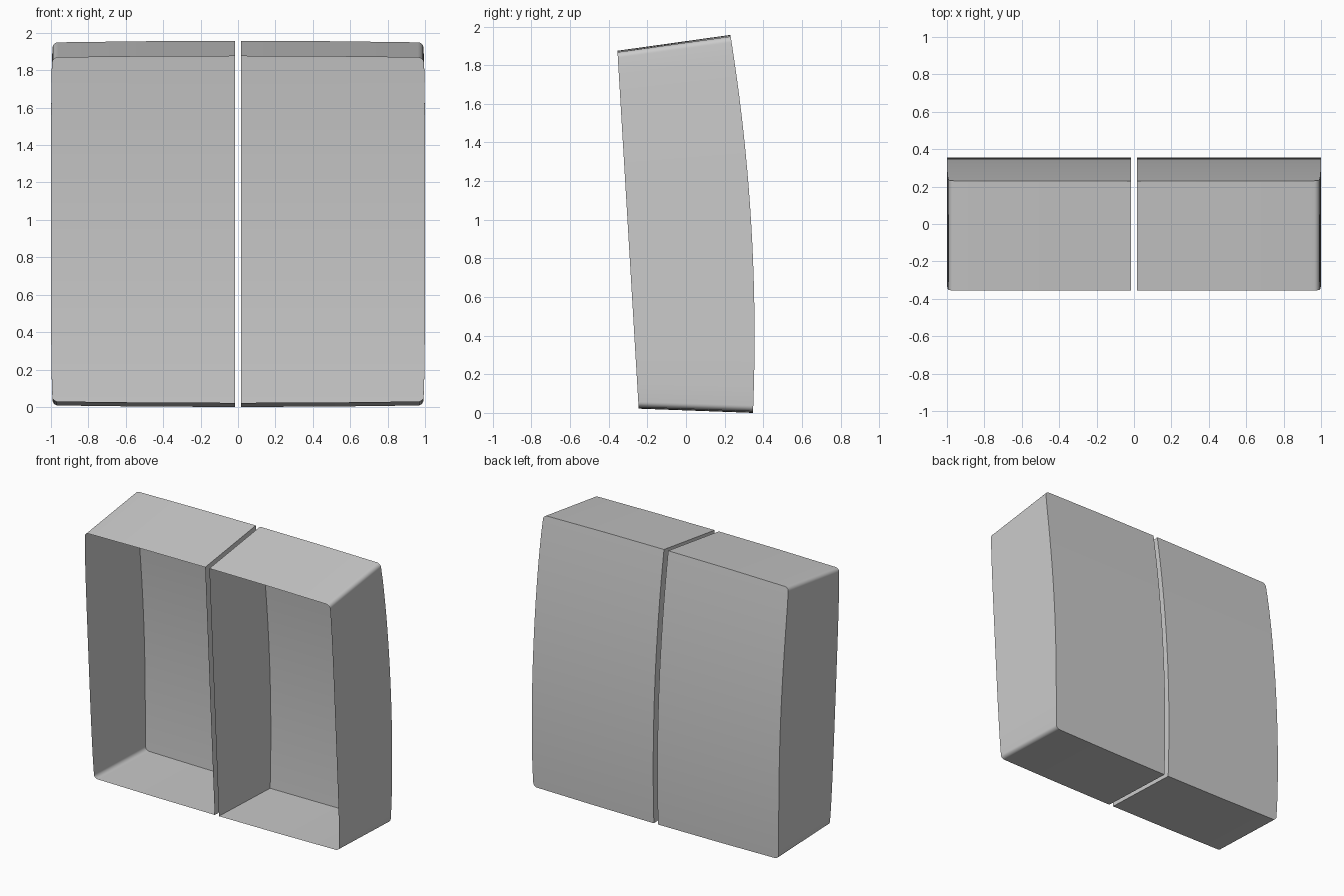
import bpy, bmesh, math

if "Cube" in bpy.data.objects:
    bpy.data.objects.remove(bpy.data.objects["Cube"])

GAP, R = 0.017, 0.03          # half the centre gap, outer corner radius
H = 1.957                     # height at the back


def front_point(x, v):
    """Point on the straight, leaning open rim."""
    return (x, -0.245 - 0.11 * v, 0.022 + 1.853 * v)


def back_point(x, v):
    """Point on the bowed back panel."""
    z = H * v
    return (x, 0.355 - 0.0516 * (z - 0.4) ** 2, z)


def outer_profile():
    """Outer side as (x, height fraction), bottom to top, softly bulged."""
    pts = [(GAP, 0.0), (0.5, 0.001)]
    r = R / H
    for i in range(7):
        a = math.pi / 2 * i / 6
        pts.append((0.992 - R + R * math.sin(a), 0.004 + r * (1 - math.cos(a))))
    for i in range(1, 20):
        v = 0.004 + r + (0.992 - 2 * r) * i / 20
        pts.append((0.992 + 0.008 * (1 - (2 * v - 1) ** 4), v))
    for i in range(7):
        a = math.pi / 2 * i / 6
        pts.append((0.992 - R + R * math.cos(a), 0.996 - r * (1 - math.sin(a))))
    return pts + [(0.5, 0.999), (GAP, 1.0)]


def make_shell(name, side):
    """Thin open-fronted tray: rim walls, inner wall and curved back."""
    bm = bmesh.new()
    prof = outer_profile()
    front = [bm.verts.new(front_point(side * x, v)) for x, v in prof]
    back = [bm.verts.new(back_point(side * x, v)) for x, v in prof]
    n = len(prof)
    # inner wall columns share the first and last profile points
    inner_f = [front[0]] + [bm.verts.new(front_point(side * GAP, v)) for _, v in prof[1:-1]] + [front[-1]]
    inner_b = [back[0]] + [bm.verts.new(back_point(side * GAP, v)) for _, v in prof[1:-1]] + [back[-1]]

    def face(*vs):
        bm.faces.new(list(dict.fromkeys(vs)))

    for i in range(n - 1):
        face(front[i], front[i + 1], back[i + 1], back[i])
        face(inner_f[i], inner_b[i], inner_b[i + 1], inner_f[i + 1])
        face(back[i], back[i + 1], inner_b[i + 1], inner_b[i])
    bmesh.ops.recalc_face_normals(bm, faces=bm.faces)
    # make sure the back panel faces outward
    bm.normal_update()
    panel = max(bm.faces, key=lambda f: abs(f.normal.y) * f.calc_area())
    if panel.normal.y < 0:
        bmesh.ops.reverse_faces(bm, faces=bm.faces)
    mesh = bpy.data.meshes.new(name)
    bm.to_mesh(mesh)
    bm.free()
    ob = bpy.data.objects.new(name, mesh)
    bpy.context.collection.objects.link(ob)
    bpy.ops.object.select_all(action='DESELECT')
    ob.select_set(True)
    bpy.context.view_layer.objects.active = ob
    bpy.ops.object.shade_smooth_by_angle(angle=math.radians(30))


# Left and right halves
make_shell("left_shell", -1)
make_shell("right_shell", 1)
